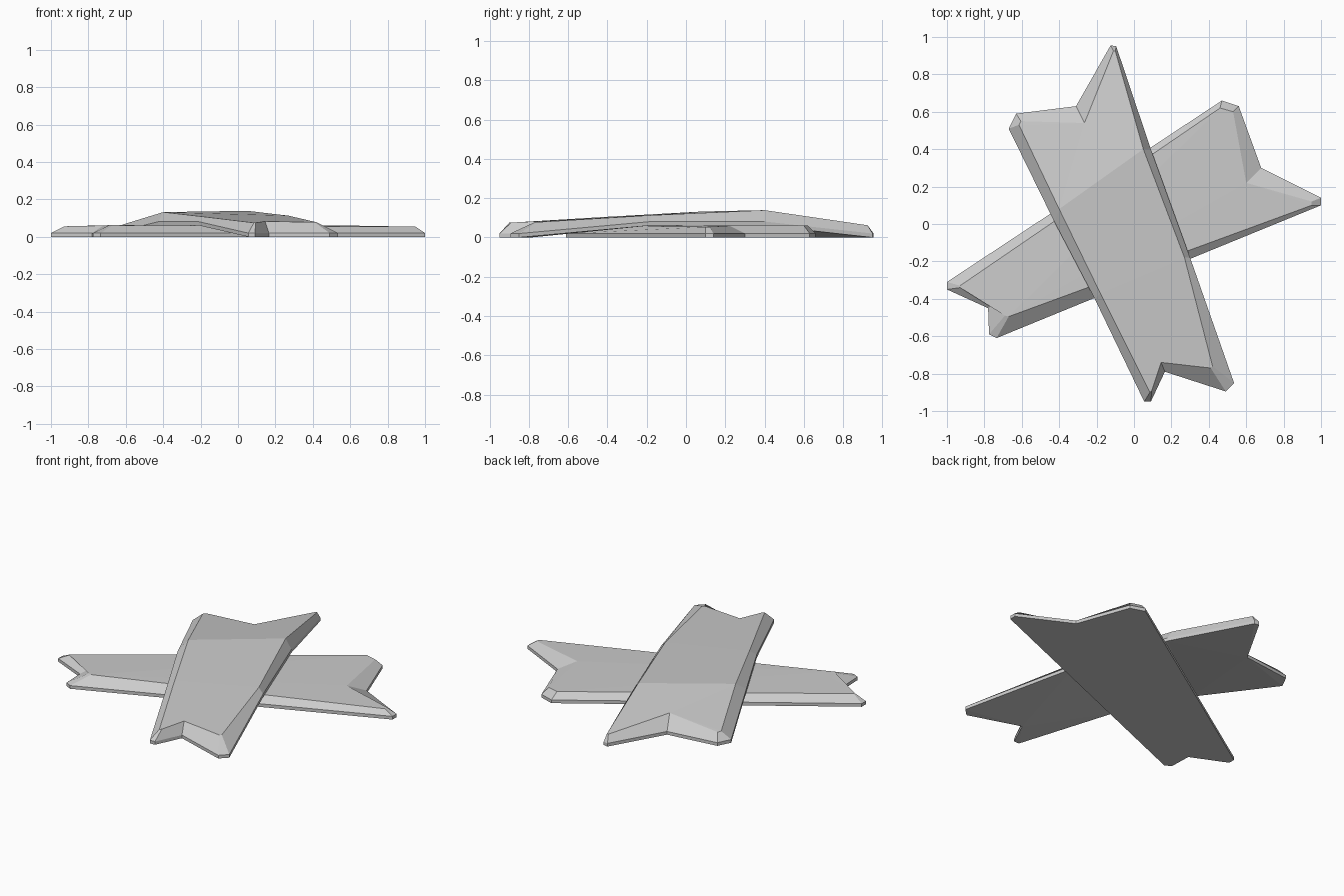
import bpy
import bmesh

default_cube = bpy.data.objects.get("Cube")
if default_cube:
    bpy.data.objects.remove(default_cube, do_unlink=True)

# One plain grey for both boards
grey = bpy.data.materials.new("plain_grey")
grey.use_nodes = True
colour = (0.6, 0.6, 0.6, 1)
grey.diffuse_color = colour
grey.node_tree.nodes["Principled BSDF"].inputs["Base Color"].default_value = colour

RIM = 0.02  # height of the upright edge below the chamfer


def make_board(name, outline, top, panels, raised=(), lift=0.0):
    """Chamfered board: outline (x, y) on the underside, top (x, y, z) inset,
    panels = corner indices of each flat stretch, raised = corners lifted off the ground."""
    bm = bmesh.new()
    heights = [lift if i in raised else 0.0 for i in range(len(outline))]
    base = [bm.verts.new((x, y, z)) for (x, y), z in zip(outline, heights)]
    rim = [bm.verts.new((x, y, z + RIM)) for (x, y), z in zip(outline, heights)]
    crown = [bm.verts.new(p) for p in top]

    # Upright edge, then chamfer
    count = len(outline)
    for lower, upper in ((base, rim), (rim, crown)):
        for i in range(count):
            j = (i + 1) % count
            bm.faces.new((lower[i], lower[j], upper[j], upper[i]))

    # Top and underside, panel by panel
    for panel in panels:
        bm.faces.new([crown[i] for i in panel])
        bm.faces.new([base[i] for i in reversed(panel)])

    bmesh.ops.triangulate(bm, faces=[f for f in bm.faces if len(f.verts) > 4])
    bmesh.ops.recalc_face_normals(bm, faces=bm.faces)
    mesh = bpy.data.meshes.new(name)
    bm.to_mesh(mesh)
    bm.free()
    mesh.materials.append(grey)
    board = bpy.data.objects.new(name, mesh)
    bpy.context.collection.objects.link(board)
    return board


# Flat board lying on the ground, both ends notched
make_board(
    "lower_board",
    outline=[(-0.735, -0.61), (1, 0.1), (1, 0.14), (0.68, 0.3), (0.56, 0.63),
             (0.47, 0.66), (-1, -0.31), (-1, -0.35), (-0.78, -0.45), (-0.775, -0.59)],
    top=[(-0.67, -0.495, 0.062), (0.95, 0.1, 0.054), (0.95, 0.12, 0.054),
         (0.6, 0.22, 0.06), (0.53, 0.6, 0.06), (0.46, 0.62, 0.06),
         (-0.93, -0.33, 0.056), (-0.93, -0.34, 0.056), (-0.72, -0.41, 0.06),
         (-0.69, -0.49, 0.062)],
    panels=[range(10)],
)

# Bent board lying over it, its ends reaching down to the ground
make_board(
    "upper_board",
    outline=[(0.055, -0.95), (0.09, -0.95), (0.165, -0.79), (0.49, -0.895),
             (0.535, -0.85), (0.3, -0.18), (0.09, 0.4), (-0.095, 0.95),
             (-0.125, 0.955), (-0.31, 0.63), (-0.63, 0.59), (-0.67, 0.51),
             (-0.425, 0.01), (-0.21, -0.4)],
    top=[(0.085, -0.9, 0.075), (0.095, -0.89, 0.076), (0.145, -0.74, 0.083),
         (0.41, -0.77, 0.078), (0.42, -0.76, 0.078), (0.27, -0.18, 0.113),
         (0.05, 0.4, 0.139), (-0.1, 0.925, 0.062), (-0.11, 0.925, 0.062),
         (-0.265, 0.54, 0.09), (-0.605, 0.55, 0.064), (-0.615, 0.53, 0.066),
         (-0.4, 0.08, 0.132), (-0.18, -0.37, 0.107)],
    panels=[[13, 0, 1, 2, 3, 4, 5], [12, 13, 5, 6], [6, 7, 8, 9, 10, 11, 12]],
    raised=(5, 6, 12, 13),
    lift=0.061,
)
